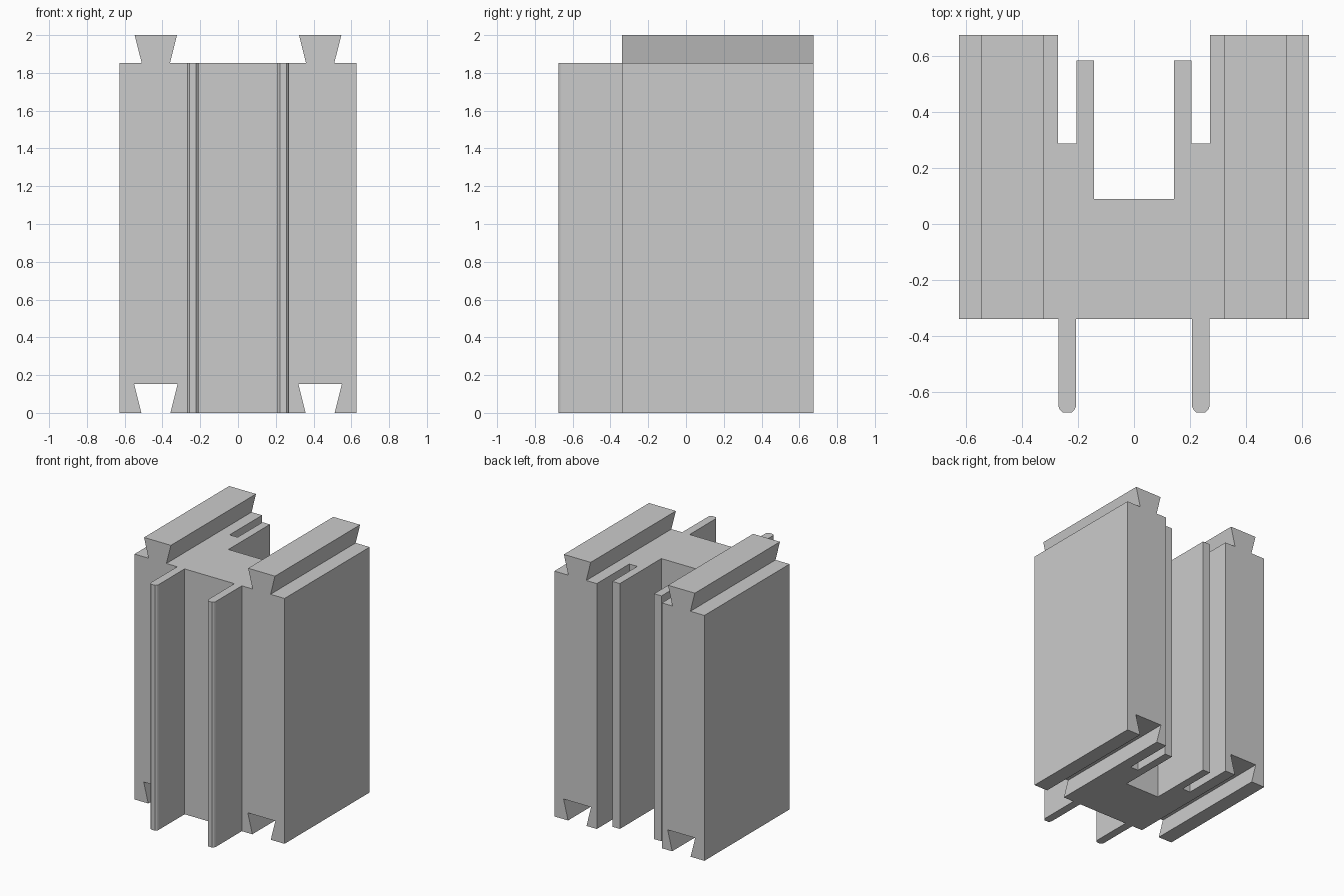
import bpy, bmesh
from mathutils import Vector

default = bpy.data.objects.get("Cube")
if default:
    bpy.data.objects.remove(default, do_unlink=True)

grey = bpy.data.materials.new("plain_grey")
grey.use_nodes = True
GREY = (0.6, 0.6, 0.6, 1)
grey.diffuse_color = GREY
grey.node_tree.nodes["Principled BSDF"].inputs["Base Color"].default_value = GREY

HEIGHT, FRONT, BACK, TIP = 1.853, -0.34, 0.676, -0.67


def prism(name, points, direction):
    """Extrude a closed outline of 3D points along a direction."""
    bm = bmesh.new()
    face = bm.faces.new([bm.verts.new(p) for p in points])
    moved = bmesh.ops.extrude_face_region(bm, geom=[face])["geom"]
    verts = [v for v in moved if isinstance(v, bmesh.types.BMVert)]
    bmesh.ops.translate(bm, verts=verts, vec=Vector(direction))
    if face.is_valid and len(face.edges[0].link_faces) < 2:
        bm.faces.new(face.verts)
    bmesh.ops.recalc_face_normals(bm, faces=bm.faces[:])
    mesh = bpy.data.meshes.new(name)
    bm.to_mesh(mesh)
    bm.free()
    mesh.materials.append(grey)
    obj = bpy.data.objects.new(name, mesh)
    bpy.context.collection.objects.link(obj)
    return obj


# Body: half plan mirrored, with a centre channel, tongues and side slots
half = [(0.143, 0.09), (0.143, 0.585), (0.205, 0.585), (0.205, 0.288),
        (0.272, 0.288), (0.272, BACK), (0.627, BACK), (0.627, FRONT)]
plan = half + [(-x, y) for x, y in reversed(half)]
body = prism("body", [(x, y, 0) for x, y in plan], (0, 0, HEIGHT))

cutters = []
for side, s in (("left", 1), ("right", -1)):
    # Dovetail rail along the top
    rail = [(0.36, HEIGHT), (0.51, HEIGHT), (0.547, 2), (0.323, 2)]
    prism(side + "_top_rail", [(s * x, FRONT, z) for x, z in rail],
          (0, BACK - FRONT, 0))

    # Matching dovetail groove along the bottom
    groove = [(0.358, -0.1), (0.512, -0.1), (0.512, 0), (0.55, 0.152),
              (0.32, 0.152), (0.358, 0)]
    cutter = prism(side + "_groove_cutter",
                   [(s * x, FRONT - 0.1, z) for x, z in groove],
                   (0, BACK - FRONT + 0.2, 0))
    cutter.hide_render = True
    cutters.append(cutter)
    cut = body.modifiers.new(side + "_groove", 'BOOLEAN')
    cut.operation = 'DIFFERENCE'
    cut.solver = 'EXACT'
    cut.object = cutter

    # Front fin with softened tip
    fin = [(0.208, FRONT), (0.208, TIP + 0.016), (0.213, TIP + 0.005),
           (0.222, TIP - 0.004), (0.256, TIP - 0.004), (0.265, TIP + 0.005),
           (0.27, TIP + 0.016), (0.27, FRONT)]
    prism(side + "_front_fin", [(s * x, y, 0) for x, y in fin], (0, 0, HEIGHT))

# Apply the groove cuts and drop the cutters
bpy.context.view_layer.objects.active = body
for name in [m.name for m in body.modifiers]:
    bpy.ops.object.modifier_apply(modifier=name)
for cutter in cutters:
    bpy.data.objects.remove(cutter, do_unlink=True)
